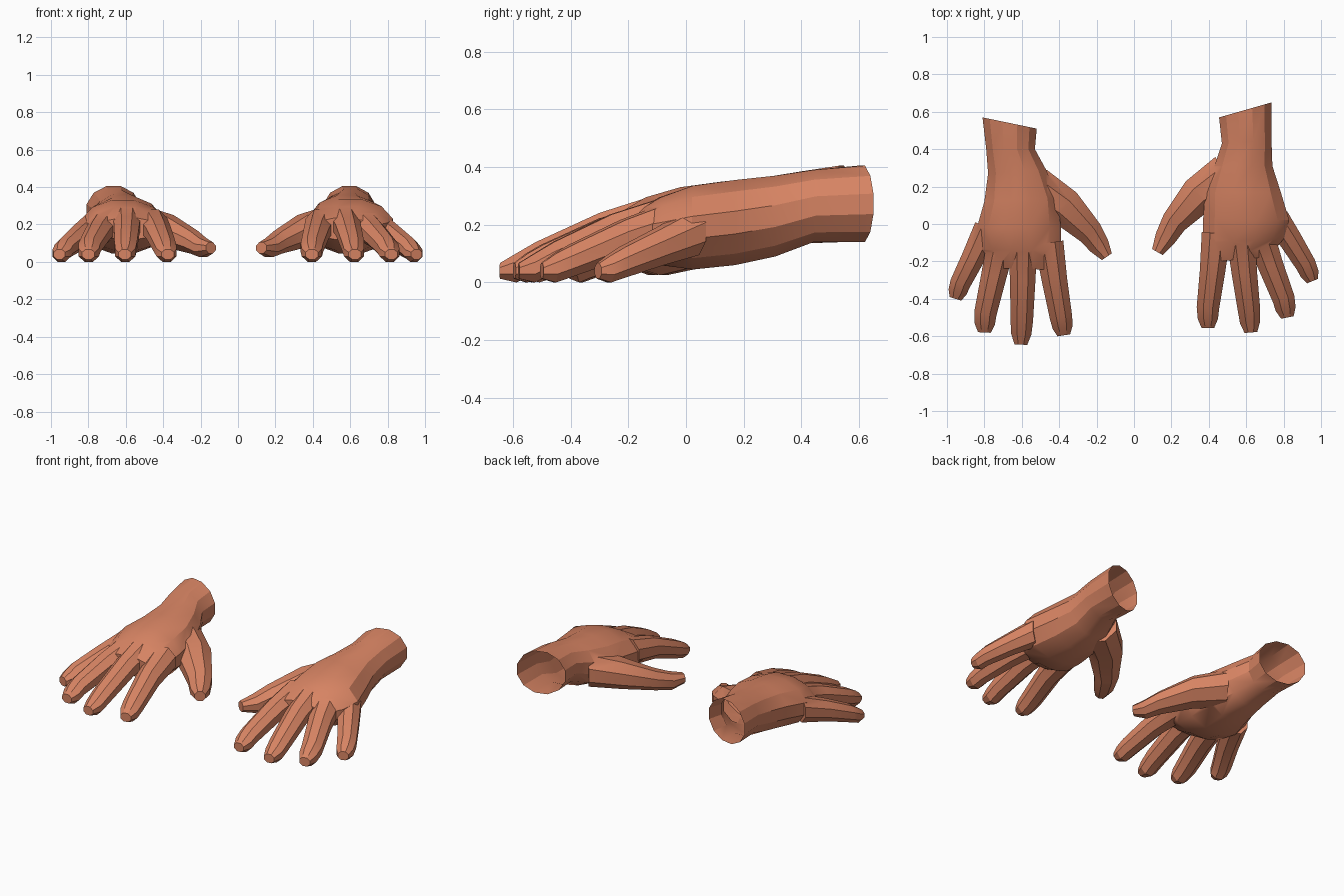
import bpy, bmesh, math
from mathutils import Vector

if "Cube" in bpy.data.objects:
    bpy.data.objects.remove(bpy.data.objects["Cube"])

skin = bpy.data.materials.new("warm_skin")
skin.diffuse_color = (0.68, 0.23, 0.125, 1)
skin.use_nodes = True
skin.node_tree.nodes["Principled BSDF"].inputs["Base Color"].default_value = skin.diffuse_color


def loft(name, rings):
    """Closed tube through rings of points, capped at both ends."""
    bm = bmesh.new()
    vs = [[bm.verts.new(p) for p in r] for r in rings]
    n = len(vs[0])
    for a, b in zip(vs, vs[1:]):
        for i in range(n):
            j = (i + 1) % n
            bm.faces.new((a[i], a[j], b[j], b[i]))
    bm.faces.new(vs[0])
    bm.faces.new(vs[-1])
    bmesh.ops.recalc_face_normals(bm, faces=bm.faces)
    me = bpy.data.meshes.new(name)
    bm.to_mesh(me)
    bm.free()
    me.materials.append(skin)
    ob = bpy.data.objects.new(name, me)
    bpy.context.collection.objects.link(ob)
    return ob


def oval(c, side, half_h, n):
    """Cross-section with flat top and bottom facets."""
    k = 1 / math.cos(math.pi / n)
    angs = [2 * math.pi * (i + 0.5) / n for i in range(n)]
    return [c + side * (math.cos(a) * k) + Vector((0, 0, half_h * k * math.sin(a))) for a in angs]


def palm(sections):
    rings = []
    for xl, yl, xr, yr, zb, zt in sections:
        l, r = Vector((xl, yl, 0)), Vector((xr, yr, 0))
        c = (l + r) / 2
        c.z = (zb + zt) / 2
        rings.append(oval(c, (r - l) / 2, (zt - zb) / 2, 12))
    return loft("palm_and_wrist", rings)


def digit(name, pts, widths, heights):
    p = [Vector(q) for q in pts]
    pad = p[-2].lerp(p[-1], 0.55)          # fleshy pad just before the tip
    pad.z = heights[-2] + (0.0 if name != "thumb" else 0.025)
    p.insert(-1, pad)
    rings = []
    for i, q in enumerate(p):
        d = p[min(i + 1, len(p) - 1)] - p[max(i - 1, 0)]
        side = Vector((-d.y, d.x, 0)).normalized()
        rings.append(oval(q, side * widths[i], heights[i], 8))
    return loft(name, rings)


def hand(name, palm_sections, digits):
    ob = palm(palm_sections)
    for dname, pts in digits.items():
        w, h = (.078, .068, .06, .054, .034), (.08, .066, .055, .05, .027)
        if dname == "thumb":
            w, h = (.11, .1, .07, .056, .032), (.1, .085, .06, .05, .03)
        if dname == "little_finger":
            w, h = (.07, .062, .055, .05, .032), (.08, .065, .053, .047, .027)
        part = digit(dname, pts, w, h)
        # fuse the digit into the palm
        mod = ob.modifiers.new("fuse", 'BOOLEAN')
        mod.operation = 'UNION'
        mod.solver = 'EXACT'
        mod.object = part
        dg = bpy.context.evaluated_depsgraph_get()
        me = bpy.data.meshes.new_from_object(ob.evaluated_get(dg))
        ob.modifiers.clear()
        ob.data = me
        bpy.data.objects.remove(part)
    # open the wrist
    bm = bmesh.new()
    bm.from_mesh(ob.data)
    caps = [f for f in bm.faces if f.calc_center_median().y > 0.5 and f.normal.y > 0.7]
    bmesh.ops.delete(bm, geom=caps, context='FACES')
    bm.to_mesh(ob.data)
    bm.free()
    ob.name = name
    bpy.ops.object.select_all(action='DESELECT')
    ob.select_set(True)
    bpy.context.view_layer.objects.active = ob
    bpy.ops.object.shade_smooth_by_angle(angle=math.radians(28))


# hand on the -x side
hand("hand_one", [
    (-.81, .57, -.52, .51, .14, .405),
    (-.79, .40, -.53, .40, .135, .385),
    (-.78, .27, -.47, .29, .09, .365),
    (-.80, .12, -.41, .14, .06, .35),
    (-.84, -.02, -.39, -.02, .045, .33),
    (-.81, -.14, -.39, -.14, .06, .295),
    (-.75, -.235, -.42, -.245, .12, .235)],
    {"index_finger": [(-.455, -.1, .2), (-.425, -.3, .155), (-.39, -.5, .075), (-.375, -.595, .04)],
     "middle_finger": [(-.595, -.1, .225), (-.595, -.3, .175), (-.6, -.52, .085), (-.605, -.645, .04)],
     "ring_finger": [(-.705, -.08, .2), (-.75, -.28, .15), (-.795, -.48, .075), (-.8, -.58, .04)],
     "little_finger": [(-.785, -.02, .175), (-.86, -.18, .125), (-.93, -.32, .07), (-.955, -.4, .04)],
     "thumb": [(-.53, .2, .2), (-.37, .09, .165), (-.235, -.045, .105), (-.145, -.175, .075)]})

# hand on the +x side
hand("hand_two", [
    (.455, .57, .735, .65, .14, .405),
    (.47, .43, .735, .45, .14, .39),
    (.43, .31, .74, .31, .09, .37),
    (.38, .17, .785, .17, .06, .355),
    (.37, .03, .83, .02, .045, .335),
    (.37, -.10, .80, -.08, .06, .295),
    (.40, -.205, .72, -.175, .12, .235)],
    {"index_finger": [(.44, -.05, .2), (.42, -.25, .155), (.395, -.45, .075), (.395, -.555, .04)],
     "middle_finger": [(.57, -.06, .22), (.59, -.26, .17), (.615, -.46, .085), (.625, -.58, .04)],
     "ring_finger": [(.67, -.05, .2), (.73, -.22, .15), (.8, -.4, .075), (.82, -.5, .04)],
     "little_finger": [(.76, .03, .175), (.84, -.09, .125), (.92, -.22, .07), (.955, -.305, .04)],
     "thumb": [(.5, .27, .2), (.345, .155, .165), (.215, .01, .105), (.125, -.15, .075)]})
